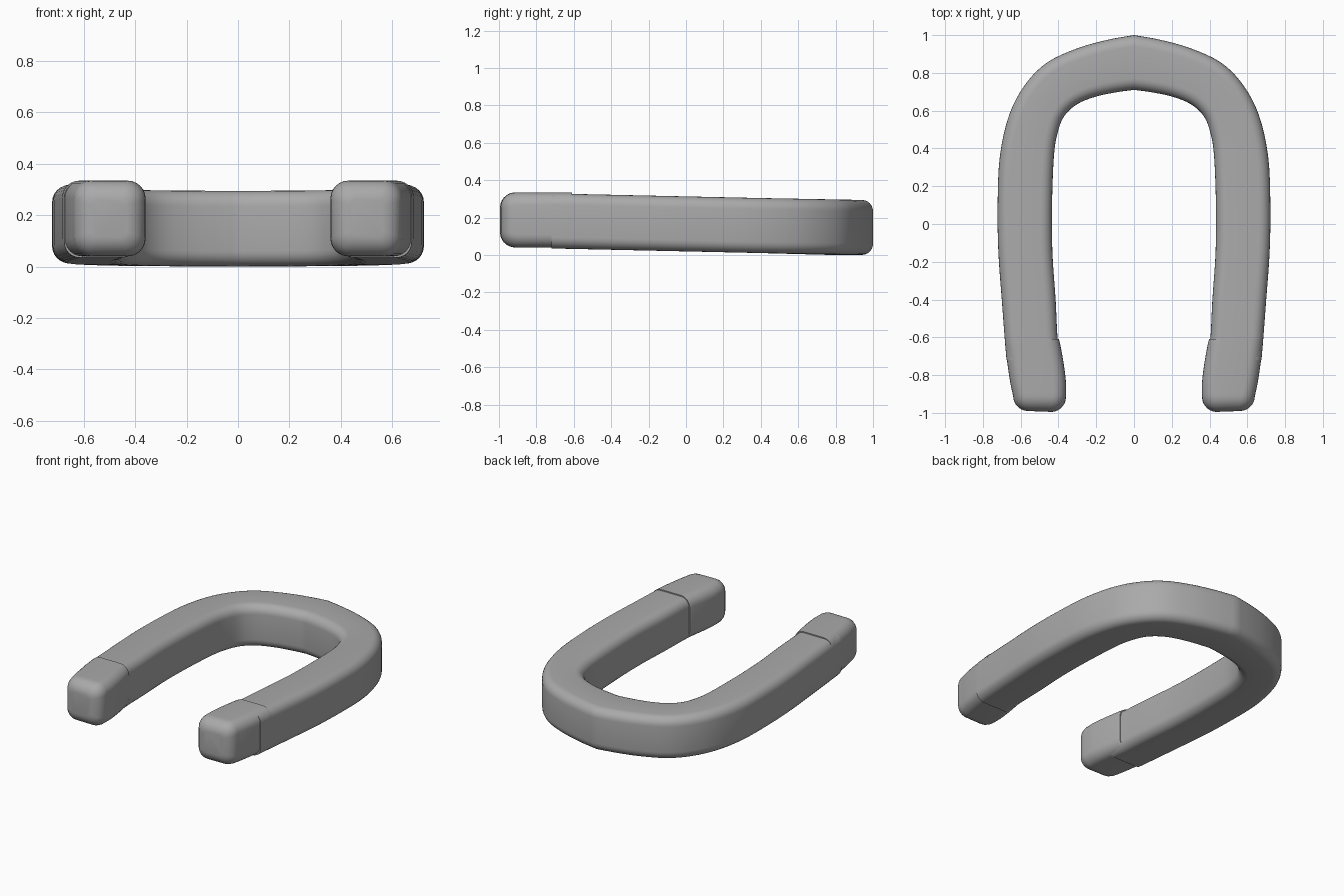
import bpy, bmesh
from math import sin, cos, pi, radians
from mathutils import Vector

cube = bpy.data.objects.get("Cube")
if cube:
    bpy.data.objects.remove(cube)

grey = bpy.data.materials.new("plain grey")
grey.use_nodes = True
GREY = (0.4, 0.4, 0.4, 1)
grey.diffuse_color = GREY
grey.node_tree.nodes["Principled BSDF"].inputs["Base Color"].default_value = GREY


def smooth_path(stations, steps=4):
    """Catmull-Rom curve through rows of numbers."""
    pts = [Vector(s) for s in stations]
    pts = [2 * pts[0] - pts[1]] + pts + [2 * pts[-1] - pts[-2]]
    out = []
    for p, a, b, n in zip(pts, pts[1:], pts[2:], pts[3:]):
        for i in range(steps):
            t = i / steps
            out.append(a + (b - p) * t / 2 + (2 * p - 5 * a + 4 * b - n) * t * t / 2
                       + (3 * a - p - 3 * b + n) * t ** 3 / 2)
    return out + [pts[-2]]


def rounded_section(bm, outer, inner, low, high, radius, segments=6):
    """Upright rounded rectangle standing between an inner and an outer point."""
    outer, inner = Vector(outer), Vector(inner)
    width = (outer - inner).length
    across = (outer - inner) / width
    ring = []
    for k in range(4):
        cu = width - radius if k in (0, 3) else radius
        cz = high - radius if k in (0, 1) else low + radius
        for i in range(segments + 1):
            a = (k + i / segments) * pi / 2
            p = inner + across * (cu + radius * cos(a))
            ring.append(bm.verts.new((p.x, p.y, cz + radius * sin(a))))
    return ring


def build(name, sections, close_end):
    """Skin the sections and mirror the part to the other side."""
    bm = bmesh.new()
    rings = [rounded_section(bm, *s) for s in sections]
    for a, b in zip(rings, rings[1:]):
        for i in range(len(a)):
            j = (i + 1) % len(a)
            bm.faces.new((a[i], a[j], b[j], b[i]))
    bm.faces.new(rings[0])
    if close_end:
        bm.faces.new(rings[-1])
    bmesh.ops.recalc_face_normals(bm, faces=bm.faces)
    # an open end lies on the mirror plane, so check the facing by the first cap
    bm.faces.ensure_lookup_table()
    mesh = bpy.data.meshes.new(name)
    bm.to_mesh(mesh)
    bm.free()
    mesh.materials.append(grey)
    obj = bpy.data.objects.new(name, mesh)
    bpy.context.collection.objects.link(obj)
    obj.modifiers.new("both sides", "MIRROR").merge_threshold = 0.001
    bpy.ops.object.select_all(action="DESELECT")
    obj.select_set(True)
    bpy.context.view_layer.objects.active = obj
    bpy.ops.object.shade_smooth_by_angle(angle=radians(40))


# Bent bar: outer x, y and inner x, y from the leg end to the middle of the bend
BAR = [
    (.675, -.72, .39, -.72), (.685, -.6, .405, -.6), (.7, -.4, .415, -.4),
    (.718, -.15, .432, -.15), (.722, .1, .434, .1), (.71, .36, .424, .36),
    (.66, .58, .405, .48), (.575, .74, .37, .57), (.46, .855, .3, .635),
    (.3, .93, .2, .675), (.14, .975, .09, .698), (0, 1, 0, .71),
]
bar = []
for ox, oy, ix, iy in smooth_path(BAR):
    mid = (oy + iy) / 2
    low = .019 - .022 * mid
    bar.append(((ox, oy), (ix, iy), low, low + .294, .06))
build("bent_bar", bar, False)

# Pole tips: slightly proud of the legs, with a rounded end
TIP = [(.684, -.61, .398, -.61), (.682, -.64, .39, -.64), (.67, -.74, .372, -.74),
       (.655, -.84, .36, -.84), (.64, -.91, .36, -.915)]
tip = [((ox, oy), (ix, iy), .04, .334, .07 - .01 * (oy + .9))
       for ox, oy, ix, iy in smooth_path(TIP)]
ROUND = .08
for i in range(1, 8):
    a = i / 7 * radians(86)
    inset, out = ROUND * (1 - cos(a)), ROUND * sin(a)
    tip.append(((.64 - inset, -.91 - out), (.36 + inset, -.915 - out),
                .04 + inset, .334 - inset, .075 - inset * .7))
build("pole_tip", tip, True)
